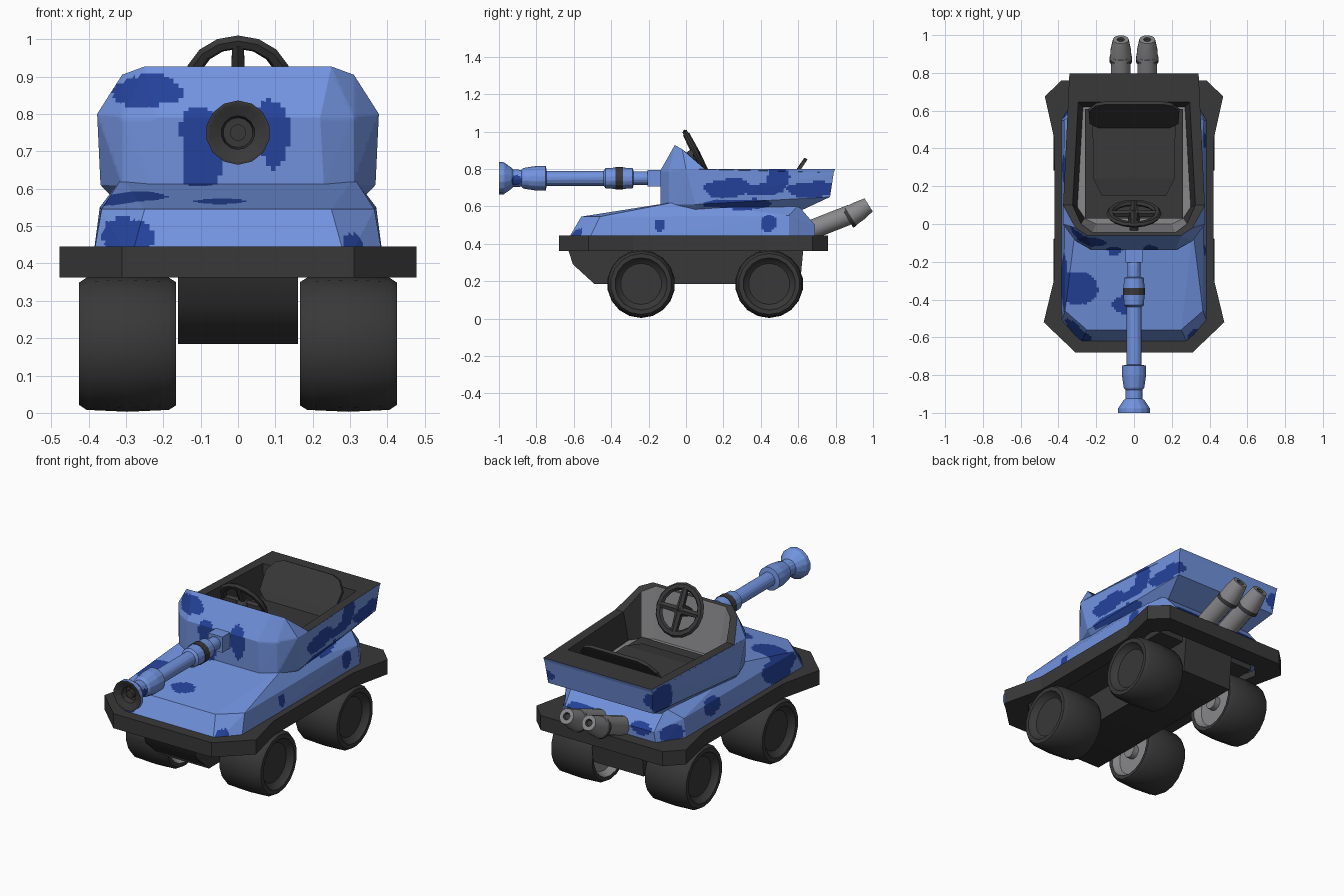
import bpy, bmesh, math
from mathutils import Vector

if "Cube" in bpy.data.objects:
    bpy.data.objects.remove(bpy.data.objects["Cube"])

# Shared flat colours
MATS = []
for name, c in (("light blue", (0.165, 0.29, 0.73)), ("navy blue", (0.018, 0.055, 0.33)),
                ("dark grey", (0.04, 0.04, 0.04)), ("metal grey", (0.25, 0.25, 0.26))):
    m = bpy.data.materials.new(name)
    m.diffuse_color = (*c, 1)
    m.use_nodes = True
    m.node_tree.nodes["Principled BSDF"].inputs["Base Color"].default_value = m.diffuse_color
    MATS.append(m)
BLUE, NAVY, DARK, GREY = range(4)

# Camouflage blobs: centre xyz, radii xyz
BLOBS = [
    (-.25, -.1, .865, .1, .12, .045), (-.1, -.13, .70, .055, .08, .12), (.09, -.13, .74, .045, .08, .1),
    (.36, .22, .70, .08, .13, .05), (.36, .49, .76, .08, .06, .08), (.34, .68, .69, .1, .14, .04),
    (.36, .4, .69, .08, .12, .03), (.33, .3, .61, .1, .2, .03), (-.35, .70, .70, .1, .1, .09),
    (-.3, -.6, .48, .09, .12, .05), (-.29, -.33, .58, .09, .1, .06), (-.38, -.3, .5, .04, .15, .08),
    (-.05, -.43, .57, .06, .05, .06), (.37, -.14, .5, .05, .035, .04), (.37, .44, .51, .05, .045, .05),
    (.31, -.6, .455, .03, .05, .03), (-.38, .3, .52, .06, .07, .05), (-.36, .62, .48, .06, .08, .05),
    (.18, .7, .5, .08, .05, .05), (-.2, .7, .5, .06, .05, .04), (.03, -.91, .74, .03, .03, .03)]


def is_camo(p):
    w = 0.2 * math.sin(31 * p.x + 23 * p.z) + 0.2 * math.sin(27 * p.y - 35 * p.z + 1)
    return any(sum(((p[i] - b[i]) / b[i + 3]) ** 2 for i in range(3)) < 1 + w for b in BLOBS)


def camouflage(bm, step=0.013):
    """Cut the mesh on a fine grid, then paint blue cells inside blobs navy."""
    bmesh.ops.triangulate(bm, faces=bm.faces[:])
    for ax in range(3):
        lo = min(v.co[ax] for v in bm.verts)
        hi = max(v.co[ax] for v in bm.verts)
        no = Vector([float(i == ax) for i in range(3)])
        for k in range(1, int((hi - lo) / step) + 1):
            bmesh.ops.bisect_plane(bm, geom=bm.verts[:] + bm.edges[:] + bm.faces[:], dist=1e-5,
                                   plane_co=no * (lo + k * step - 0.003), plane_no=no)
    for f in bm.faces:
        if f.material_index == BLUE and is_camo(f.calc_center_median()):
            f.material_index = NAVY


def finish(bm, name, smooth=0, camo=False):
    bmesh.ops.recalc_face_normals(bm, faces=bm.faces[:])
    if camo:
        camouflage(bm)
    me = bpy.data.meshes.new(name)
    bm.to_mesh(me)
    bm.free()
    for m in MATS:
        me.materials.append(m)
    ob = bpy.data.objects.new(name, me)
    bpy.context.collection.objects.link(ob)
    if smooth:
        bpy.ops.object.select_all(action='DESELECT')
        ob.select_set(True)
        bpy.context.view_layer.objects.active = ob
        bpy.ops.object.shade_smooth_by_angle(angle=math.radians(smooth))
    return ob


def mirror_ring(half):
    return [Vector(p) for p in half] + [Vector((-p[0], p[1], p[2])) for p in reversed(half)]


def loft(name, rings, mat, caps=True, loop=False, smooth=0, camo=False):
    """Join equal rings of points; mat is an index or a rule (ring, segment) -> index."""
    rule = mat if callable(mat) else (lambda r, s: mat)
    bm = bmesh.new()
    vs = [[bm.verts.new(p) for p in ring] for ring in rings]
    n = len(vs[0])
    for r in range(len(vs) if loop else len(vs) - 1):
        a, b = vs[r], vs[(r + 1) % len(vs)]
        for s in range(n):
            t = (s + 1) % n
            bm.faces.new((a[s], a[t], b[t], b[s])).material_index = rule(r, s)
    if caps and not loop:
        bm.faces.new(vs[0]).material_index = rule(0, 0)
        bm.faces.new(vs[-1]).material_index = rule(len(vs) - 2, 0)
    return finish(bm, name, smooth, camo)


def lathe(name, origin, axis, profile, mat, segs=16, smooth=40, camo=False):
    """Revolve (distance along axis, radius) points."""
    q = Vector(axis).to_track_quat('Z', 'Y')
    rings = [[Vector(origin) + q @ Vector((r * math.cos(a), r * math.sin(a), t))
              for a in (2 * math.pi * (k + .5) / segs for k in range(segs))] for t, r in profile]
    return loft(name, rings, mat, smooth=smooth, camo=camo)


def hull_shape(name, half, mat, camo=False, smooth=0):
    bm = bmesh.new()
    for p in mirror_ring(half):
        bm.verts.new(p)
    bmesh.ops.convex_hull(bm, input=bm.verts[:])
    bmesh.ops.delete(bm, geom=[v for v in bm.verts if not v.link_faces], context='VERTS')
    for f in bm.faces:
        f.material_index = mat
    return finish(bm, name, smooth, camo)


# Lower hull in camouflage
hull_shape("hull", [(.29, -.645, .4), (.39, -.53, .4), (.39, .55, .4), (.30, .69, .4),
                    (.25, -.56, .545), (.365, -.46, .545), (.37, .55, .55), (.28, .69, .5),
                    (.31, -.02, .63), (.29, .6, .605)], BLUE, camo=True)

# Skirt ring around the hull
edge = [(.31, -.68), (.478, -.52), (.42, -.28), (.42, .44), (.472, .675), (.385, .76)]
skirt = [mirror_ring([(x * k, y * j, z) for x, y in edge])
         for k, j, z in ((1, 1, .362), (1, 1, .445), (.78, .86, .445), (.78, .86, .362))]
loft("skirt", skirt, DARK, loop=True)

# Chassis under the hull
side = [(-.64, .40), (-.605, .29), (-.49, .185), (.61, .185), (.63, .40)]
loft("chassis", [[Vector((x, y, z)) for y, z in side] for x in (-.16, .16)], DARK, smooth=50)
hull_shape("chassis_plate", [(x, y, z) for x in (.32,) for y in (-.56, .6) for z in (.37, .41)], DARK)

# Wheels with dished outside and grey hub inside
tyre = [(.20, .03), (.205, .125), (.168, .145), (.166, .165), (.185, .177), (.295, .182),
        (.405, .177), (.426, .163), (.426, .14), (.41, .13), (.395, .11), (.395, .01)]
for sx, sname in ((1, "right"), (-1, "left")):
    for y, yname in ((-.24, "front"), (.445, "rear")):
        lathe(f"{yname}_{sname}_wheel", (0, y, .185), (sx, 0, 0), tyre,
              lambda r, s: GREY if r < 2 else DARK, segs=18, smooth=35)
        lathe(f"{yname}_{sname}_axle", (0, y, .185), (sx, 0, 0), [(.168, .04), (.21, .04)], GREY, segs=10)

# Open turret: outer wall, rim, inner wall, floor
turret = [
    [(.2, -.1, .56), (.27, -.05, .56), (.32, .05, .56), (.28, .62, .58)],
    [(.23, -.135, .605), (.31, -.09, .608), (.368, .05, .61), (.33, .77, .65)],
    [(.22, -.138, .79), (.31, -.09, .79), (.377, .0, .80), (.34, .79, .78)],
    [(.25, -.06, .927), (.31, -.02, .905), (.375, .10, .80), (.342, .797, .80)],
    [(.22, -.045, .92), (.28, .0, .89), (.325, .10, .80), (.295, .645, .80)],
    [(.2, .0, .64), (.26, .03, .64), (.30, .09, .64), (.27, .62, .64)]]


def turret_colour(r, s):
    if r < 3:
        return BLUE
    return GREY if r == 4 and s in (0, 6, 7) else DARK


loft("turret", [mirror_ring(h) for h in turret], turret_colour, camo=True, smooth=25)
# Dark cockpit floor
hull_shape("cockpit_floor", [(.26, y, z) for y in (.03, .61) for z in (.642, .648)], DARK)

# Cannon
hull_shape("cannon_mount", [(.045, y, z) for y in (-.205, -.12) for z in (.705, .795)], BLUE)
gun = [(.19, .03), (.21, .036), (.28, .036), (.285, .054), (.338, .057), (.338, .060), (.376, .060),
       (.376, .057), (.43, .054), (.44, .04), (.745, .04), (.75, .066), (.80, .066), (.87, .055),
       (.88, .045), (.925, .047), (.935, .058), (.975, .086), (1.0, .086),
       (1.0, .08), (.985, .045), (.95, .04), (.95, .01)]
lathe("cannon", (0, 0, .75), (0, -1, 0), gun,
      lambda r, s: DARK if r in (4, 5, 6) or r >= 18 else BLUE, segs=14, camo=True)
lathe("cannon_bore", (0, 0, .75), (0, -1, 0), [(.94, .022), (.975, .022)], DARK, segs=12)

# Twin exhaust pipes with collars and tapered tips
for sx, sname in ((-.07, "left"), (.07, "right")):
    lathe(f"{sname}_exhaust_pipe", (sx, .62, .455), (0, .93, .365), [(0, .053), (.285, .053)], GREY)
    lathe(f"{sname}_exhaust_tip", (sx, .873, .543), (0, .85, .53),
          [(-.012, .052), (-.012, .061), (.008, .061), (.008, .058), (.06, .054), (.122, .042),
           (.122, .02), (.112, .015)],
          lambda r, s: DARK if r in (0, 1, 6) else GREY)

# Seat: cushion and leaning backrest
hull_shape("seat_cushion", [(.17, .16, .645), (.17, .15, .68), (.215, .24, .69), (.215, .24, .645),
                            (.22, .56, .67), (.22, .56, .645)], DARK)
back = [(.17, .50, .66), (.235, .53, .71), (.24, .595, .80), (.20, .625, .845), (.15, .633, .86)]
hull_shape("seat_back", back + [(x, y + .016, z - .008) for x, y, z in back], DARK)

# Steering wheel, spokes and column
centre, normal = Vector((0, .055, .88)), Vector((0, .89, .455))
q = normal.to_track_quat('Z', 'Y')
rim = []
for k in range(16):
    a = 2 * math.pi * k / 16
    rim.append([centre + q @ Vector(((.126 + .02 * math.cos(b)) * math.cos(a),
                                     (.126 + .02 * math.cos(b)) * math.sin(a), .015 * math.sin(b)))
                for b in (2 * math.pi * j / 6 for j in range(6))])
loft("steering_wheel", rim, DARK, loop=True, smooth=40)
for k in range(4):
    d = q @ Vector((math.cos(k * math.pi / 2), math.sin(k * math.pi / 2), 0))
    lathe(f"steering_spoke_{k + 1}", centre, d, [(.0, .022), (.12, .018)], DARK, segs=6)
lathe("steering_column", centre + normal * .015, -normal, [(0, .03), (.03, .035), (.13, .02)], DARK, segs=10)
